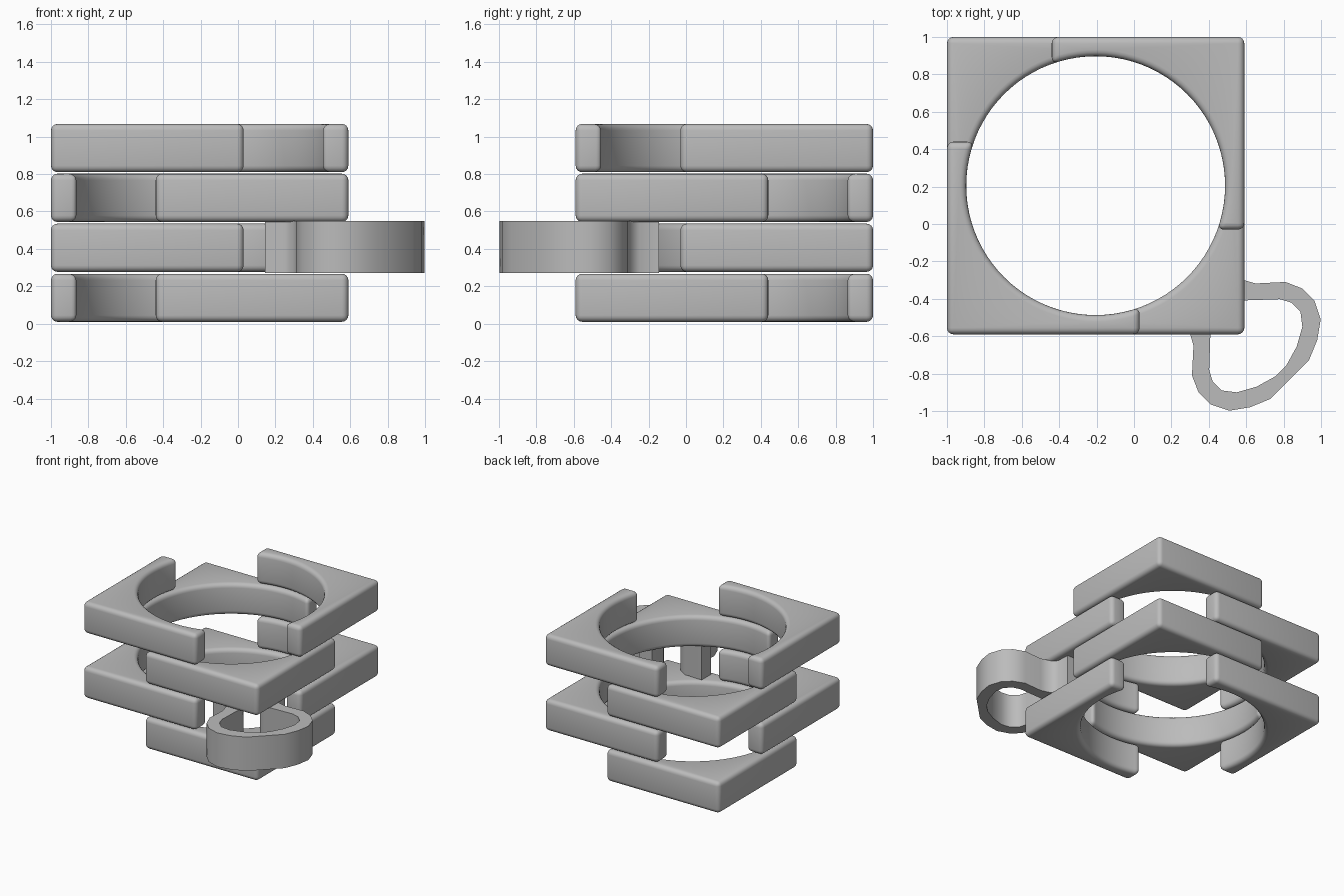
import bpy, bmesh, math

if "Cube" in bpy.data.objects:
    bpy.data.objects.remove(bpy.data.objects["Cube"])

grey = bpy.data.materials.new("light_grey")
grey.diffuse_color = (0.5, 0.5, 0.5, 1)
grey.use_nodes = True
grey.node_tree.nodes["Principled BSDF"].inputs["Base Color"].default_value = grey.diffuse_color

CX, CY = -0.205, 0.205      # centre of the square stack
HALF, RADIUS = 0.795, 0.692  # half width of the square, radius of the round hole
REACH = 0.235                # how far each bracket passes the centre line


def prism(name, outline, z0, z1, bevel=0):
    """Extrude a closed outline upward, optionally rounding its edges."""
    bm = bmesh.new()
    face = bm.faces.new([bm.verts.new((x, y, z0)) for x, y in outline])
    up = bmesh.ops.extrude_face_region(bm, geom=[face])
    top = [v for v in up["geom"] if isinstance(v, bmesh.types.BMVert)]
    bmesh.ops.translate(bm, vec=(0, 0, z1 - z0), verts=top)
    bmesh.ops.recalc_face_normals(bm, faces=bm.faces)
    mesh = bpy.data.meshes.new(name)
    bm.to_mesh(mesh)
    bm.free()
    mesh.materials.append(grey)
    ob = bpy.data.objects.new(name, mesh)
    bpy.context.collection.objects.link(ob)
    bpy.ops.object.select_all(action='DESELECT')
    ob.select_set(True)
    bpy.context.view_layer.objects.active = ob
    if bevel:
        mod = ob.modifiers.new("rounded_edges", 'BEVEL')
        mod.width = bevel
        mod.segments = 4
        mod.limit_method = 'ANGLE'
        mod.angle_limit = math.radians(35)
        bpy.ops.object.modifier_apply(modifier=mod.name)
    bpy.ops.object.shade_smooth_by_angle(angle=math.radians(40))
    return ob


# Corner bracket: square outside, circular inside
def bracket(name, sx, sy, z0, z1):
    inner = math.sqrt(RADIUS ** 2 - REACH ** 2)
    start = math.atan2(inner, -REACH)
    end = math.atan2(-REACH, inner)
    arc = [start + (end - start) * i / 32 for i in range(33)]
    pts = [(HALF, -REACH), (HALF, HALF), (-REACH, HALF)]
    pts += [(RADIUS * math.cos(a), RADIUS * math.sin(a)) for a in arc]
    prism(name, [(CX + sx * x, CY + sy * y) for x, y in pts], z0, z1, 0.035)


# Four layers, alternating between the two diagonals
layers = [(0.01, 0.267), (0.277, 0.535), (0.544, 0.802), (0.81, 1.068)]
for i, (z0, z1) in enumerate(layers):
    side = 1 if i % 2 == 0 else -1
    bracket(f"front_bracket_{i + 1}", side, -1, z0, z1)
    bracket(f"back_bracket_{i + 1}", -side, 1, z0, z1)

# Handle band: half outline mirrored over the diagonal x = -y
outer = [(0.145, -0.53), (0.25, -0.535), (0.295, -0.57), (0.318, -0.65),
         (0.31, -0.81), (0.345, -0.9), (0.41, -0.965), (0.51, -0.998),
         (0.62, -0.98), (0.73, -0.935)]
inner = [(0.145, -0.41), (0.30, -0.415), (0.37, -0.46), (0.41, -0.54),
         (0.402, -0.78), (0.42, -0.84), (0.47, -0.89), (0.55, -0.9),
         (0.655, -0.87), (0.755, -0.815)]


def full(half):
    return half + [(-y, -x) for x, y in reversed(half)]


prism("handle", full(outer) + full(inner)[::-1], 0.272, 0.55)
